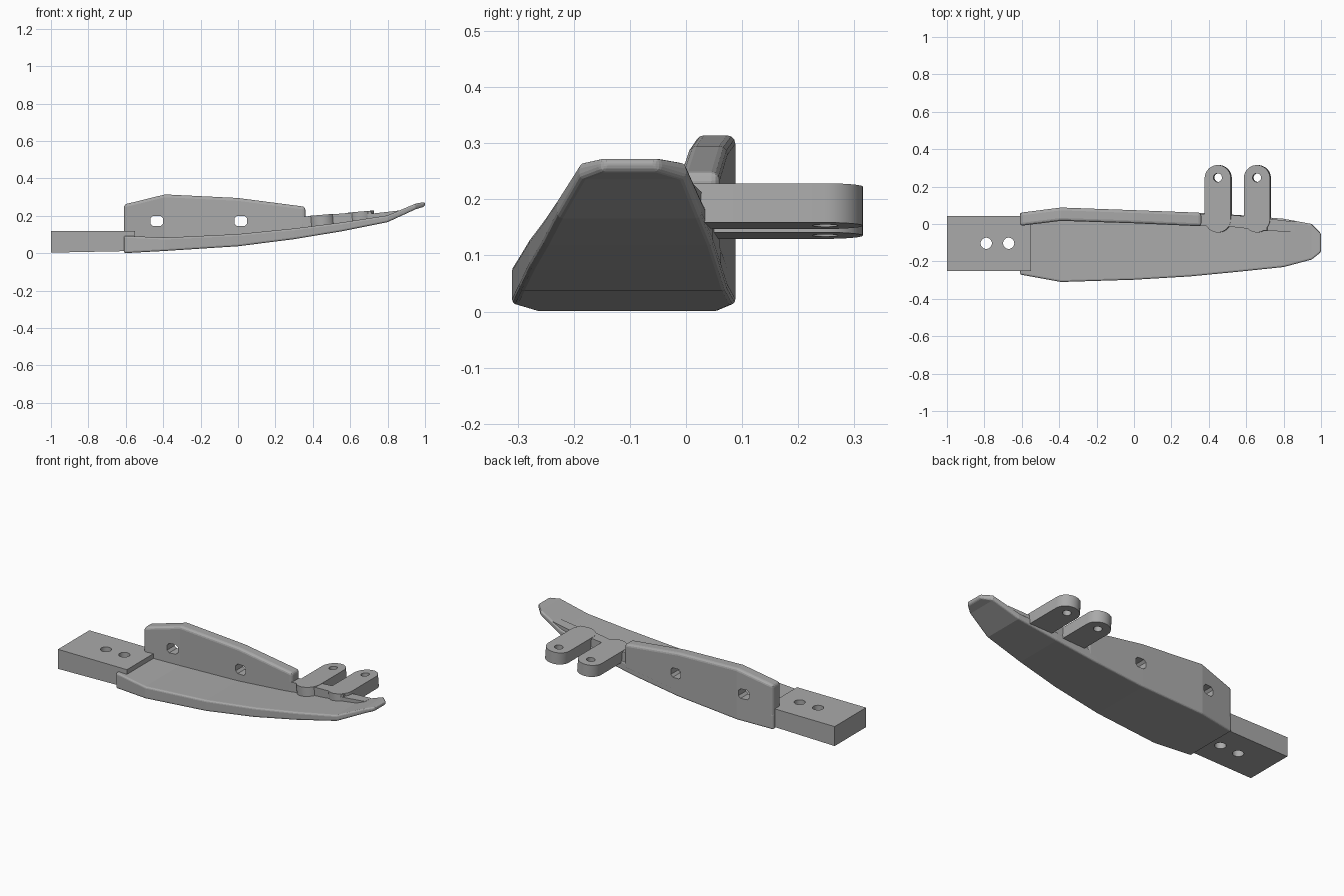
import bpy, bmesh, math
from mathutils import Matrix, Vector

cube = bpy.data.objects.get("Cube")
if cube:
    bpy.data.objects.remove(cube, do_unlink=True)

grey = bpy.data.materials.new("plain grey")
grey.use_nodes = True
grey.diffuse_color = (0.4, 0.4, 0.4, 1)
grey.node_tree.nodes["Principled BSDF"].inputs["Base Color"].default_value = (0.4, 0.4, 0.4, 1)


def make(name, bm):
    bmesh.ops.recalc_face_normals(bm, faces=bm.faces)
    mesh = bpy.data.meshes.new(name)
    bm.to_mesh(mesh)
    bm.free()
    mesh.materials.append(grey)
    ob = bpy.data.objects.new(name, mesh)
    bpy.context.collection.objects.link(ob)
    return ob


def loft(name, stations):
    """Rectangular sections (x, y_front, y_back, z_low, z_high) joined along x."""
    bm = bmesh.new()
    rings = [[bm.verts.new((x, y, z)) for y, z in ((a, lo), (b, lo), (b, hi), (a, hi))]
             for x, a, b, lo, hi in stations]
    for r, s in zip(rings, rings[1:]):
        for i in range(4):
            j = (i + 1) % 4
            bm.faces.new((r[i], r[j], s[j], s[i]))
    bm.faces.new(rings[0])
    bm.faces.new(rings[-1])
    return make(name, bm)


def prism(name, outline, depth, matrix):
    """Outline in local xy, thickened along local z about the middle."""
    bm = bmesh.new()
    face = bm.faces.new([bm.verts.new((x, y, -depth / 2)) for x, y in outline])
    ext = bmesh.ops.extrude_face_region(bm, geom=[face])
    top = [v for v in ext["geom"] if isinstance(v, bmesh.types.BMVert)]
    bmesh.ops.translate(bm, vec=(0, 0, depth), verts=top)
    bm.transform(matrix)
    return make(name, bm)


def circle(cx, cy, r, start=0, sweep=math.tau, n=32):
    steps = n if sweep == math.tau else n + 1
    return [(cx + r * math.cos(start + sweep * i / n),
             cy + r * math.sin(start + sweep * i / n)) for i in range(steps)]


def activate(ob):
    bpy.ops.object.select_all(action="DESELECT")
    ob.select_set(True)
    bpy.context.view_layer.objects.active = ob


def bevel(ob, width):
    mod = ob.modifiers.new("rounded edges", "BEVEL")
    mod.width, mod.segments = width, 3
    mod.limit_method, mod.angle_limit = "ANGLE", math.radians(40)
    activate(ob)
    bpy.ops.object.modifier_apply(modifier=mod.name)


def cut(ob, cutter):
    mod = ob.modifiers.new("hole", "BOOLEAN")
    mod.operation, mod.object, mod.solver = "DIFFERENCE", cutter, "EXACT"
    cutter.hide_render = True
    activate(ob)
    bpy.ops.object.modifier_apply(modifier=mod.name)
    bpy.data.objects.remove(cutter, do_unlink=True)


def smooth(ob, degrees=30):
    activate(ob)
    bpy.ops.object.shade_smooth_by_angle(angle=math.radians(degrees))


# Curved base plate, rising to a narrow tip
blade = loft("curved_base", [
    (-0.61, -0.27, 0.06, 0.0, 0.093),
    (-0.39, -0.31, 0.088, 0.012, 0.083),
    (0.0, -0.298, 0.074, 0.037, 0.102),
    (0.3, -0.28, 0.062, 0.075, 0.132),
    (0.56, -0.255, 0.048, 0.118, 0.165),
    (0.8, -0.23, 0.028, 0.166, 0.202),
    (0.95, -0.19, 0.0, 0.235, 0.265),
    (1.0, -0.15, -0.05, 0.25, 0.274)])
bevel(blade, 0.01)

# Upright side wall with two chamfered windows
wall = loft("side_wall", [
    (-0.61, -0.01, 0.06, 0.03, 0.26),
    (-0.39, 0.017, 0.088, 0.035, 0.314),
    (0.0, 0.004, 0.074, 0.06, 0.295),
    (0.36, -0.012, 0.06, 0.1, 0.248)])
bevel(wall, 0.015)
upright = Matrix.Rotation(math.pi / 2, 4, "X")
w, h, c = 0.033, 0.028, 0.013
window = [(-w, -h + c), (-w + c, -h), (w - c, -h), (w, -h + c),
          (w, h - c), (w - c, h), (-w + c, h), (-w, h - c)]
for x in (-0.435, 0.015):
    cut(wall, prism("window_cutter", window, 0.4,
                    Matrix.Translation((x, 0.05, 0.172)) @ upright))

# Mounting block with two bolt holes
block = loft("mounting_block", [(-1.0, -0.25, 0.043, 0.003, 0.118),
                                (-0.55, -0.25, 0.043, 0.012, 0.118)])
for x in (-0.79, -0.67):
    cut(block, prism("bolt_cutter", circle(x, -0.103, 0.03), 0.6, Matrix()))
smooth(block)

# Tilted hinge bracket: two rounded arms and the web that joins them
tilt = Matrix.Translation(Vector((0.555, 0, 0.179))) @ Matrix.Rotation(math.radians(-4.8), 4, "Y")
for name, x in (("rear_hinge_arm", -0.105), ("front_hinge_arm", 0.105)):
    outline = (circle(x, 0.245, 0.07, 0, math.pi, 20)
               + circle(x, 0.025, 0.07, math.pi, math.pi, 20))
    arm = prism(name, outline, 0.07, tilt)
    cut(arm, prism("pin_cutter", circle(x, 0.248, 0.023), 0.3, tilt))
    smooth(arm)
web = [(-0.21, -0.012), (-0.06, -0.012), (0.1, -0.03), (0.16, -0.035),
       (0.16, 0.03), (0.1, 0.04), (-0.21, 0.055)]
prism("hinge_web", web, 0.066, tilt)

# Low rib fading out toward the tip
loft("tip_rib", [(0.66, -0.035, 0.035, 0.15, 0.205),
                 (0.86, -0.042, 0.012, 0.2, 0.228)])
